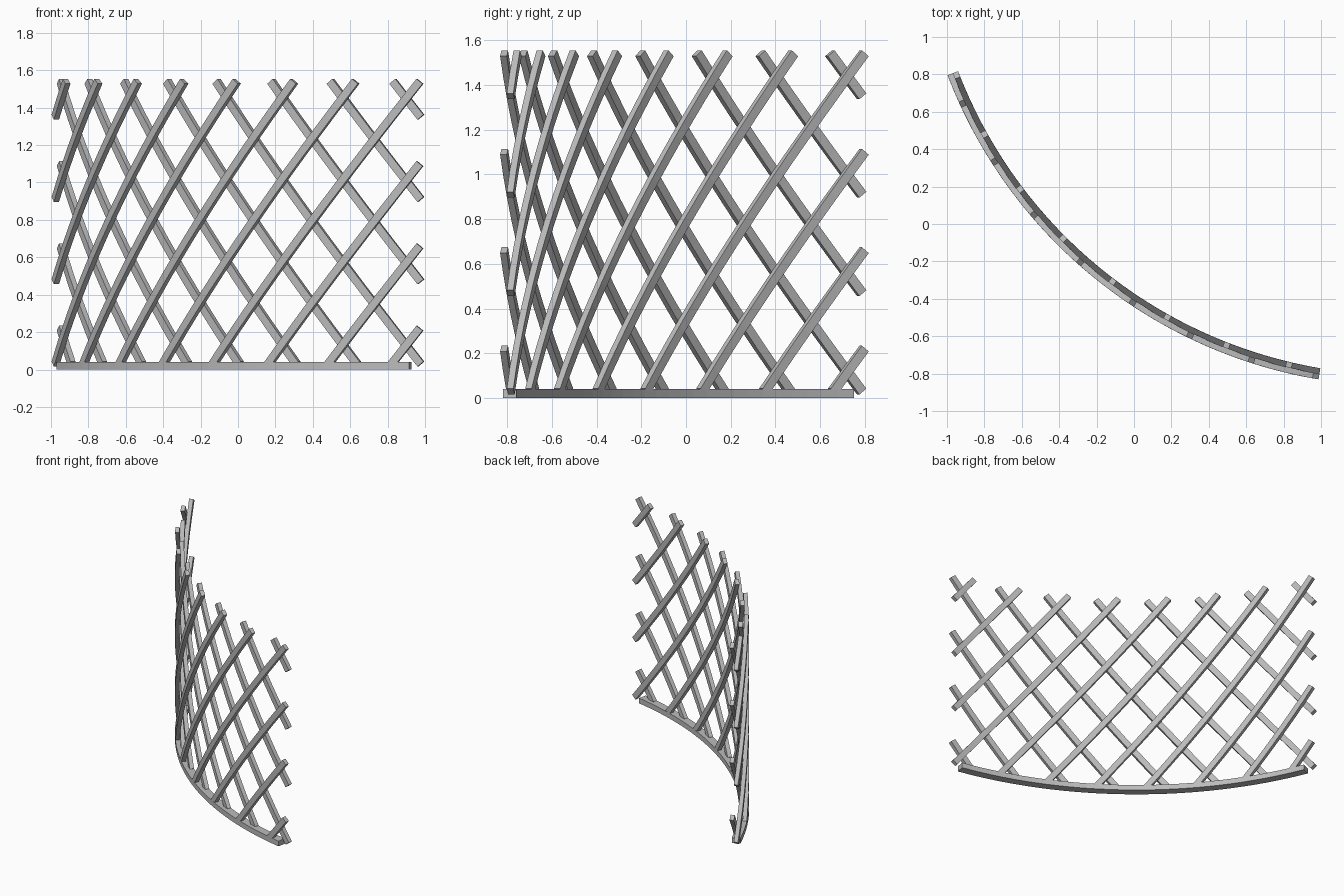
import bpy, bmesh, math

cube = bpy.data.objects.get("Cube")
if cube:
    bpy.data.objects.remove(cube, do_unlink=True)

# Arc on which the whole trellis is bent
CENTRE_X, CENTRE_Y, RADIUS = 1.418, 1.718, 2.555
MID_ANGLE = math.radians(230.65)

# Lattice layout, measured along the arc (u) and upwards (z)
CELLS = 7
CELL_U = RADIUS * math.radians(7.9)
CELL_Z = 0.44
Z_LOW, Z_HIGH = 0.125, 0.125 + 3 * CELL_Z
U_END = CELLS * CELL_U / 2
SLOPE = CELL_Z / CELL_U
OVERHANG = 0.096
WIDTH, THICK = 0.042, 0.03

grey = bpy.data.materials.new("plain_grey")
grey.use_nodes = True
grey.diffuse_color = (0.5, 0.5, 0.5, 1)
grey.node_tree.nodes["Principled BSDF"].inputs["Base Color"].default_value = (0.5, 0.5, 0.5, 1)


def bend(u, z, r):
    """Place a flat lattice point on the curved surface."""
    a = MID_ANGLE + u / RADIUS
    return (CENTRE_X + r * math.cos(a), CENTRE_Y + r * math.sin(a), z)


def curved_bar(name, start, end, width, r_in, r_out):
    """Square-cut bar between two (u, z) points, bent around the arc."""
    (u0, z0), (u1, z1) = start, end
    length = math.hypot(u1 - u0, z1 - z0)
    du, dz = (u1 - u0) / length, (z1 - z0) / length
    pu, pz = -dz * width / 2, du * width / 2
    steps = max(2, math.ceil(abs(u1 - u0) / 0.08))
    bm = bmesh.new()
    rings = []
    for i in range(steps + 1):
        t = length * i / steps
        u, z = u0 + du * t, z0 + dz * t
        rings.append([bm.verts.new(bend(u + s * pu, z + s * pz, r))
                      for s, r in ((-1, r_in), (1, r_in), (1, r_out), (-1, r_out))])
    for a, b in zip(rings, rings[1:]):
        for k in range(4):
            n = (k + 1) % 4
            bm.faces.new((a[k], a[n], b[n], b[k]))
    bm.faces.new(rings[0])
    bm.faces.new(rings[-1])
    bmesh.ops.recalc_face_normals(bm, faces=bm.faces[:])
    mesh = bpy.data.meshes.new(name)
    bm.to_mesh(mesh)
    bm.free()
    mesh.materials.append(grey)
    obj = bpy.data.objects.new(name, mesh)
    bpy.context.collection.objects.link(obj)
    return obj


# Diagonal slats: outer layer rises to the left side, inner layer is its mirror
for k in range(CELLS + 4):
    z_right = Z_LOW + k * CELL_Z
    z_top = min(z_right, Z_HIGH) + OVERHANG
    z_bottom = max(z_right - CELLS * CELL_Z, Z_LOW) - OVERHANG
    u_top = U_END + (z_top - z_right) / SLOPE
    u_bottom = U_END + (z_bottom - z_right) / SLOPE
    curved_bar(f"outer_slat_{k + 1}", (u_bottom, z_bottom), (u_top, z_top),
               WIDTH, RADIUS, RADIUS + THICK)
    curved_bar(f"inner_slat_{k + 1}", (-u_bottom, z_bottom), (-u_top, z_top),
               WIDTH, RADIUS - THICK, RADIUS)

# Bottom rail
rail_u = U_END + 0.022
curved_bar("bottom_rail", (-rail_u, 0.02), (rail_u, 0.02), 0.04,
           RADIUS - THICK - 0.0005, RADIUS + THICK + 0.0005)
